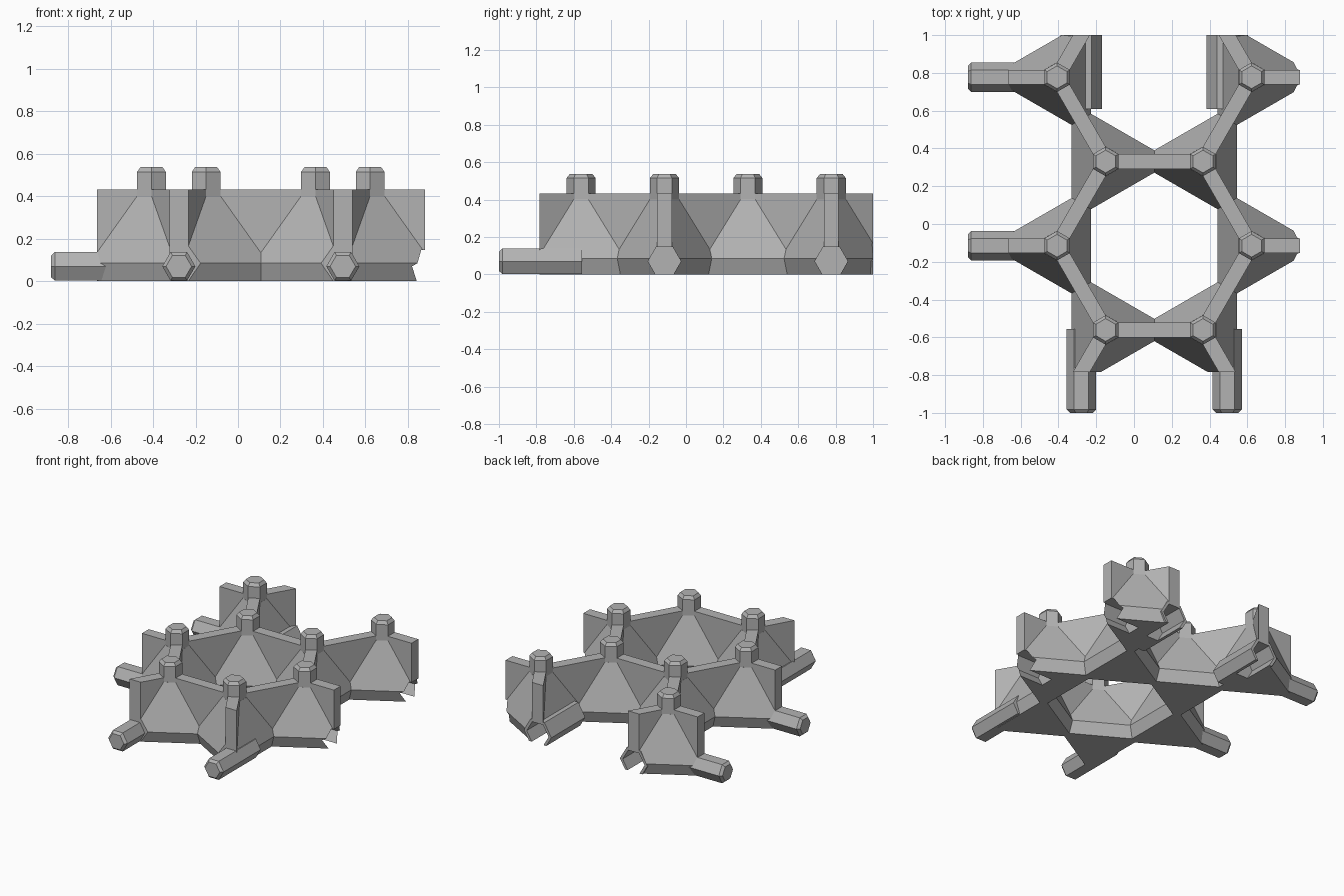
import bpy, bmesh, math
from mathutils import Vector

if "Cube" in bpy.data.objects:
    bpy.data.objects.remove(bpy.data.objects["Cube"])

L = 0.515                     # honeycomb edge length
H = L * math.sqrt(3) / 2      # row spacing
Y_MAX, Y_MIN = 1.0, 1.0 - 4 * H
BAR_Z = 0.07

grey = bpy.data.materials.new("stone_grey")
grey.diffuse_color = (0.45, 0.45, 0.45, 1)
grey.use_nodes = True
grey.node_tree.nodes["Principled BSDF"].inputs["Base Color"].default_value = grey.diffuse_color


def polar(r, deg):
    return Vector((r * math.cos(math.radians(deg)), r * math.sin(math.radians(deg)), 0))


def hull(name, points, clips=(), cutters=()):
    """Convex solid, trimmed by (point, outward normal) planes and cutters."""
    bm = bmesh.new()
    for p in points:
        bm.verts.new(p)
    res = bmesh.ops.convex_hull(bm, input=bm.verts[:])
    loose = list({g for g in res["geom_interior"] + res["geom_unused"]
                  if isinstance(g, bmesh.types.BMVert)})
    bmesh.ops.delete(bm, geom=loose, context='VERTS')
    for co, no in clips:
        bmesh.ops.bisect_plane(bm, geom=bm.verts[:] + bm.edges[:] + bm.faces[:], dist=1e-5,
                               plane_co=co, plane_no=no, clear_outer=True)
        rim = [e for e in bm.edges if e.is_boundary]
        if rim:
            bmesh.ops.holes_fill(bm, edges=rim, sides=0)
    bmesh.ops.dissolve_limit(bm, angle_limit=0.01, verts=bm.verts[:], edges=bm.edges[:])
    bmesh.ops.recalc_face_normals(bm, faces=bm.faces[:])
    me = bpy.data.meshes.new(name)
    bm.to_mesh(me)
    bm.free()
    me.materials.append(grey)
    ob = bpy.data.objects.new(name, me)
    bpy.context.collection.objects.link(ob)
    for c in cutters:
        m = ob.modifiers.new("socket_cut", 'BOOLEAN')
        m.operation, m.solver, m.object = 'DIFFERENCE', 'EXACT', c
    return ob


def hex_rod(start, end, r, chamfer=0.0):
    """Points of a hexagonal rod lying flat, its end optionally chamfered."""
    start, end = Vector(start), Vector(end)
    axis = (end - start).normalized()
    side = Vector((-axis.y, axis.x, 0))
    rings = [(start, r), (end - axis * chamfer, r)]
    if chamfer:
        rings.append((end, r - chamfer))
    return [c + side * (q * math.cos(k * math.pi / 3)) + Vector((0, 0, q * math.sin(k * math.pi / 3)))
            for c, q in rings for k in range(6)]


def hide(ob):
    ob.hide_render = True
    ob.hide_viewport = True
    ob.display_type = 'WIRE'
    return ob


# Junction positions and which way their three walls point
xo_r = 0.88 - L / 2
xi_r = xo_r - L / 2
xi_l = xi_r - L
xo_l = xi_l - L / 2
rows = [Y_MAX - H / 2 - H * i for i in range(4)]
RIGHT, LEFT = (0, 120, 240), (180, 60, 300)
nodes = []
for i, y in enumerate(rows):
    if i % 2 == 0:
        nodes += [(xo_l, y, LEFT), (xo_r, y, RIGHT)]
    else:
        nodes += [(xi_l, y, RIGHT), (xi_r, y, LEFT)]

# Hidden socket cutters on the right and back
back_x = (xo_l + L / 4, xo_r - L / 4)
side_cut = {y: hide(hull("side_socket_cutter",
                         hex_rod((xo_r + 0.03, y, BAR_Z), (0.95, y, BAR_Z), 0.088)))
            for y in (rows[0], rows[2])}
back_cut = {x: hide(hull("back_socket_cutter",
                         hex_rod((x, 0.775, BAR_Z), (x, 1.1, BAR_Z), 0.088)))
            for x in back_x}

for x, y, dirs in nodes:
    o = Vector((x, y, 0))
    cutters = []
    if x == xo_r:
        cutters.append(side_cut[y])
    if y == rows[0]:
        cutters.append(back_cut[back_x[0] if x < 0 else back_x[1]])

    # Trim planes at the middle of each wall, or at the tile border
    edge_clips = [((0, Y_MAX, 0), (0, 1, 0)), ((0, Y_MIN, 0), (0, -1, 0))]
    inner = []
    for a in dirs:
        mid = polar(L / 2, a)
        if Y_MIN + 0.01 < y + mid.y < Y_MAX - 0.01:
            inner.append((o + mid, polar(1, a)))
    clips = edge_clips + inner

    # Three-sided sloping foot, tapering in again below
    for name, levels in (("foot_slope", ((0.18, 0.085), (0.068, 0.40))),
                         ("foot_base", ((0.151, 0.0), (0.18, 0.085)))):
        pts = [o + polar(2 * d, a) + Vector((0, 0, z)) for d, z in levels for a in dirs]
        hull(name, pts, clips, cutters)

    # Upright walls
    for a in dirs:
        along, side = polar(1, a), polar(0.039, a + 90)
        pts = [o + along * t + side * s + Vector((0, 0, z))
               for t in (0, L / 2 + 0.06) for s in (-1, 1) for z in (0.085, 0.432)]
        hull("wall", pts, edge_clips + [c for c in inner if Vector(c[1]).dot(along) > 0.9], cutters)

    # Hexagonal post with a chamfered top
    hull("post", [o + polar(r, 30 + 60 * k) + Vector((0, 0, z))
                  for r, z in ((0.078, 0.34), (0.078, 0.515), (0.06, 0.537)) for k in range(6)])

# Connector bars on the left and front
for y in (rows[0], rows[2]):
    hull("side_bar", hex_rod((-0.44, y, BAR_Z), (-0.88, y, BAR_Z), 0.078, 0.018))
for x in (xi_l - L / 4, xi_r + L / 4):
    hull("front_bar", hex_rod((x, -0.555, BAR_Z), (x, -1.0, BAR_Z), 0.078, 0.018))

# Socket sleeves at the back
for x in back_x:
    hull("back_sleeve", hex_rod((x, 0.61, BAR_Z), (x, 1.0, BAR_Z), 0.11),
         [((0, 0, 0), (0, 0, -1))], [back_cut[x]])
